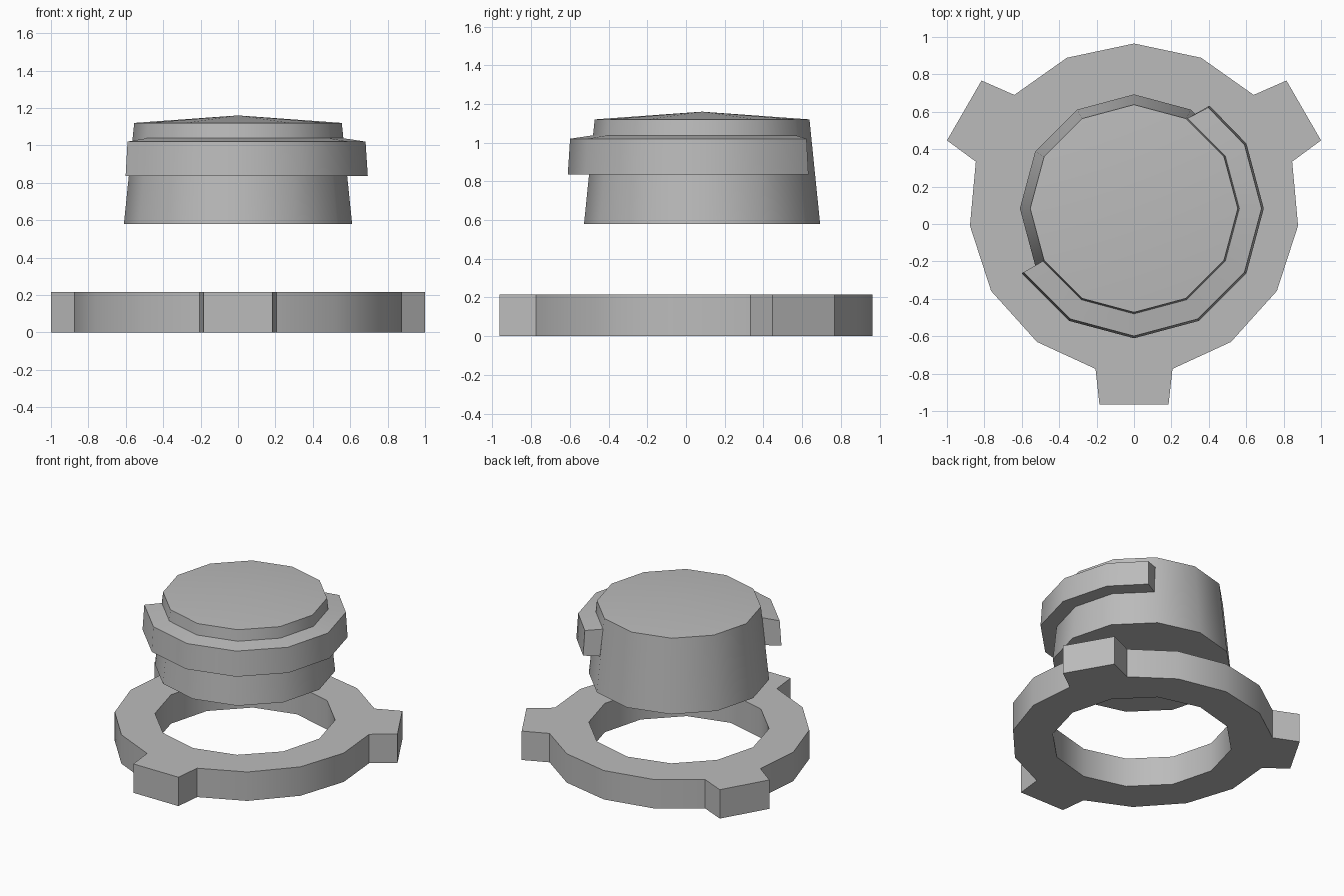
import bpy, bmesh
from math import sin, cos, radians, hypot, atan2, degrees

if "Cube" in bpy.data.objects:
    bpy.data.objects.remove(bpy.data.objects["Cube"])

CY = 0.083  # shared axis of ring and cap

grey = bpy.data.materials.new("plain grey")
grey.diffuse_color = (0.5, 0.5, 0.5, 1)
grey.use_nodes = True
grey.node_tree.nodes["Principled BSDF"].inputs["Base Color"].default_value = grey.diffuse_color


def polar(r, deg, z):
    a = radians(deg)
    return (r * cos(a), CY + r * sin(a), z)


def finish(name, bm):
    bmesh.ops.recalc_face_normals(bm, faces=bm.faces)
    me = bpy.data.meshes.new(name)
    bm.to_mesh(me)
    bm.free()
    me.materials.append(grey)
    ob = bpy.data.objects.new(name, me)
    bpy.context.collection.objects.link(ob)
    bpy.ops.object.select_all(action='DESELECT')
    ob.select_set(True)
    bpy.context.view_layer.objects.active = ob
    bpy.ops.object.shade_smooth_by_angle(angle=radians(35))
    return ob


# Base ring: three-fold outline with a square lug on each third
outline = []
for mid in (90, 210, 330):
    outline += [(0.882, mid + d) for d in (-46.5, -24, 0, 24, 46.5)]
    outline += [(1.064, mid + 60 - 10), (1.064, mid + 60 + 10)]

bm = bmesh.new()
loops = []
for z in (0, 0.215):
    outer = [bm.verts.new(polar(r, a, z)) for r, a in outline]
    inner = [bm.verts.new(polar(0.61, 30 * i, z)) for i in range(12)]
    edges = []
    for loop in (outer, inner):
        edges += [bm.edges.new((v, loop[i - 1])) for i, v in enumerate(loop)]
    bmesh.ops.triangle_fill(bm, edges=edges, use_beauty=True)
    loops.append((outer, inner))
for low, high in zip(*loops):
    for i in range(len(low)):
        bm.faces.new((low[i - 1], low[i], high[i], high[i - 1]))
finish("base_ring", bm)

# Cap: tapered twelve-sided body with a shallow pointed top
bm = bmesh.new()
low = [bm.verts.new(polar(0.61, 30 * i, 0.58)) for i in range(12)]
high = [bm.verts.new(polar(0.555, 30 * i, 1.12)) for i in range(12)]
apex = bm.verts.new((0, CY, 1.16))
bm.faces.new(low)
for i in range(12):
    bm.faces.new((low[i - 1], low[i], high[i], high[i - 1]))
    bm.faces.new((high[i - 1], high[i], apex))
finish("cap_body", bm)

# Collar: open band around the front and right of the cap
profile = [(0.55, 0.835), (0.694, 0.835), (0.682, 1.02), (0.55, 1.04)]
bm = bmesh.new()
sections = []
for a in range(-150, 61, 30):
    ring = []
    for r, z in profile:
        # the right-hand end is cut short on the outside
        skew = a == 60 and r > 0.6
        ring.append(bm.verts.new(polar(r - 0.012, 53.7, z) if skew else polar(r, a, z)))
    sections.append(ring)
for s, t in zip(sections, sections[1:]):
    for i in range(4):
        bm.faces.new((s[i - 1], s[i], t[i], t[i - 1]))
bm.faces.new(sections[0])
bm.faces.new(sections[-1])
finish("collar", bm)
